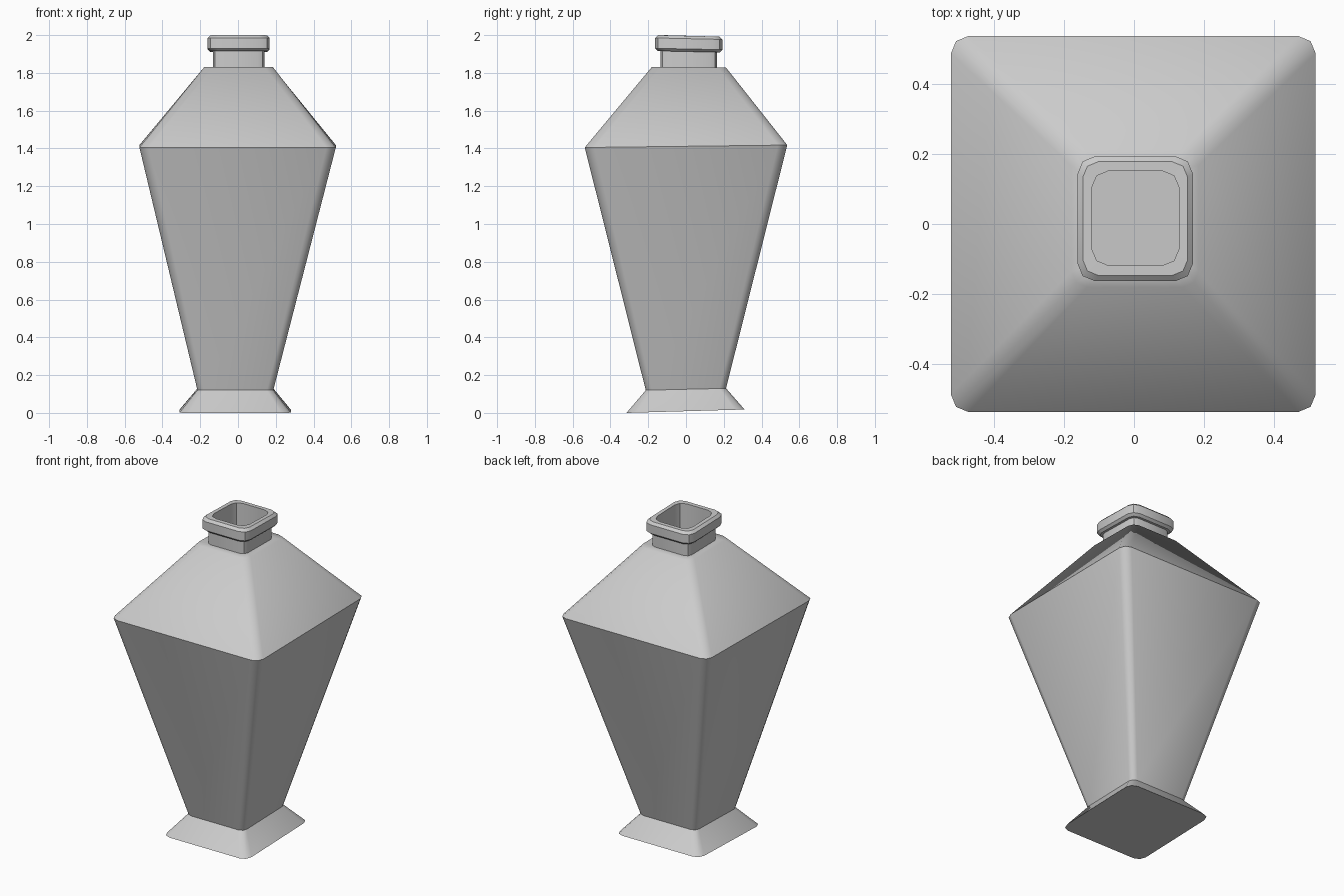
import bpy
from math import cos, sin, pi, radians

if "Cube" in bpy.data.objects:
    bpy.data.objects.remove(bpy.data.objects["Cube"])

SEG = 2  # segments per rounded corner


def ring(x0, x1, y0, y1, zf, zb, r):
    """Rounded rectangle, counter-clockwise, height running from zf (front) to zb (back)."""
    pts = []
    corners = [(x1 - r, y1 - r), (x0 + r, y1 - r), (x0 + r, y0 + r), (x1 - r, y0 + r)]
    for k, (cx, cy) in enumerate(corners):
        for i in range(SEG + 1):
            a = (k + i / SEG) * pi / 2
            x, y = cx + r * cos(a), cy + r * sin(a)
            pts.append((x, y, zf + (zb - zf) * (y - y0) / (y1 - y0)))
    return pts


def loft(name, sections, smooth_angle, floor=False):
    rings = [ring(*s) for s in sections]
    n = len(rings[0])
    verts = [p for rg in rings for p in rg]
    faces = [(j * n + i, j * n + (i + 1) % n, (j + 1) * n + (i + 1) % n, (j + 1) * n + i)
             for j in range(len(rings) - 1) for i in range(n)]
    if floor:
        faces.append(tuple(reversed(range(n))))
    mesh = bpy.data.meshes.new(name)
    mesh.from_pydata(verts, [], faces)
    obj = bpy.data.objects.new(name, mesh)
    bpy.context.collection.objects.link(obj)
    bpy.ops.object.select_all(action='DESELECT')
    obj.select_set(True)
    bpy.context.view_layer.objects.active = obj
    bpy.ops.object.shade_smooth_by_angle(angle=radians(smooth_angle))
    return obj


# Flared foot, tapering body, sloped shoulder and flat ledge around the neck
loft("vase_body", [
    (-0.31, 0.28, -0.315, 0.31, 0.0, 0.018, 0.05),
    (-0.215, 0.187, -0.213, 0.212, 0.12, 0.13, 0.035),
    (-0.522, 0.518, -0.536, 0.536, 1.405, 1.418, 0.05),
    (-0.178, 0.184, -0.18, 0.212, 1.832, 1.828, 0.045),
    (-0.132, 0.139, -0.134, 0.164, 1.832, 1.828, 0.035),
], 48, floor=True)

# Neck, bevelled collar, rim and the open inner wall (single-walled body below)
loft("neck_and_collar", [
    (-0.132, 0.139, -0.134, 0.164, 1.832, 1.828, 0.035),
    (-0.132, 0.139, -0.134, 0.164, 1.916, 1.909, 0.035),
    (-0.147, 0.154, -0.149, 0.179, 1.916, 1.909, 0.045),
    (-0.161, 0.168, -0.163, 0.193, 1.930, 1.923, 0.05),
    (-0.161, 0.168, -0.163, 0.193, 1.985, 1.977, 0.05),
    (-0.146, 0.153, -0.147, 0.178, 2.0, 1.992, 0.045),
    (-0.121, 0.129, -0.119, 0.152, 2.0, 1.992, 0.05),
    (-0.121, 0.129, -0.119, 0.152, 1.825, 1.82, 0.05),
], 30)
